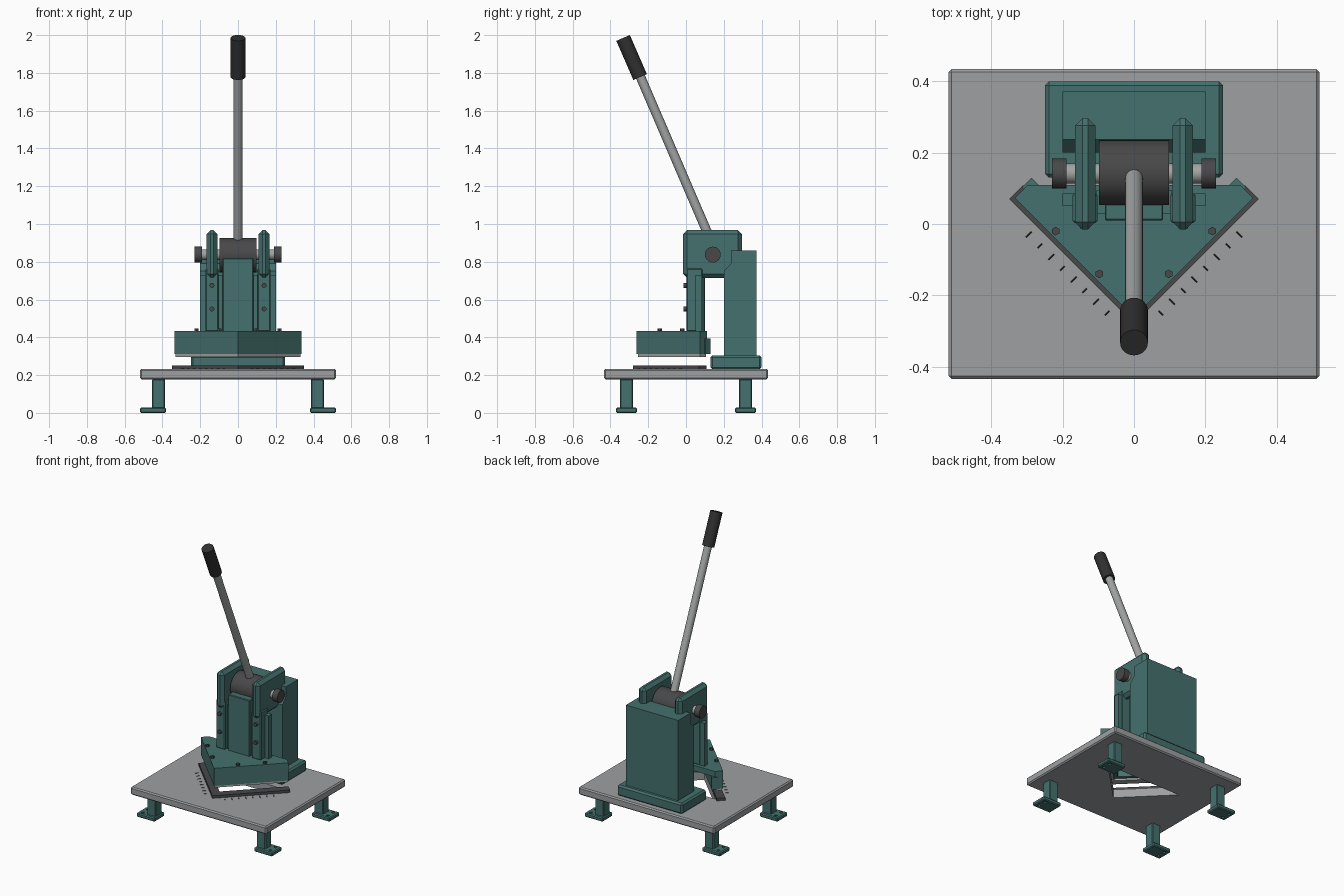
import bpy, bmesh, math
from mathutils import Vector

if "Cube" in bpy.data.objects:
    bpy.data.objects.remove(bpy.data.objects["Cube"])


def material(name, rgb):
    m = bpy.data.materials.new(name)
    m.diffuse_color = (*rgb, 1)
    m.use_nodes = True
    m.node_tree.nodes["Principled BSDF"].inputs["Base Color"].default_value = m.diffuse_color
    return m


TEAL = material("teal_paint", (0.058, 0.165, 0.155))
DARK = material("dark_steel", (0.065, 0.065, 0.068))
STEEL = material("bare_steel", (0.36, 0.37, 0.37))
GRIP = material("black_rubber", (0.03, 0.03, 0.03))
PLATE = material("table_grey", (0.34, 0.35, 0.36))


def finish(name, bm, mat, bevel=0):
    bmesh.ops.recalc_face_normals(bm, faces=bm.faces)
    me = bpy.data.meshes.new(name)
    bm.to_mesh(me)
    bm.free()
    if mat:
        me.materials.append(mat)
    ob = bpy.data.objects.new(name, me)
    bpy.context.collection.objects.link(ob)
    if bevel:
        b = ob.modifiers.new("bevel", 'BEVEL')
        b.width, b.segments = bevel, 1
    return ob


def prism(name, pts, lo, hi, mat, axis='z', bevel=0):
    """Extrude a profile: (x, y) along z, or (y, z) along x."""
    bm = bmesh.new()
    place = (lambda a, b, h: (a, b, h)) if axis == 'z' else (lambda a, b, h: (h, a, b))
    face = bm.faces.new([bm.verts.new(place(a, b, lo)) for a, b in pts])
    out = bmesh.ops.extrude_face_region(bm, geom=[face])
    verts = [v for v in out['geom'] if isinstance(v, bmesh.types.BMVert)]
    bmesh.ops.translate(bm, verts=verts, vec=place(0, 0, hi - lo))
    return finish(name, bm, mat, bevel)


def box(name, x, y, z, mat, bevel=0):
    pts = [(x[0], y[0]), (x[1], y[0]), (x[1], y[1]), (x[0], y[1])]
    return prism(name, pts, z[0], z[1], mat, 'z', bevel)


def rod(name, a, b, r, mat, sides=24):
    a, b = Vector(a), Vector(b)
    bm = bmesh.new()
    bmesh.ops.create_cone(bm, cap_ends=True, segments=sides, radius1=r, radius2=r, depth=(b - a).length)
    rot = (b - a).to_track_quat('Z', 'Y').to_matrix()
    bmesh.ops.rotate(bm, cent=(0, 0, 0), matrix=rot, verts=bm.verts)
    bmesh.ops.translate(bm, vec=(a + b) / 2, verts=bm.verts)
    return finish(name, bm, mat)


def cut(ob, cutter):
    m = ob.modifiers.new("cut", 'BOOLEAN')
    m.operation, m.solver, m.object = 'DIFFERENCE', 'EXACT', cutter
    cutter.hide_render = True
    cutter.hide_set(True)


def chevron(name, apex, end_x, width, z, mat):
    """45 degree V with square ends; width is measured across the arm."""
    s = width / math.sqrt(2)
    pts = [(0, apex), (end_x, apex + end_x), (end_x - s, apex + end_x + s), (0, apex + 2 * s),
           (s - end_x, apex + end_x + s), (-end_x, apex + end_x)]
    return prism(name, pts, z[0], z[1], mat)


# Table with triangular waste opening
table = box("table", (-.52, .52), (-.435, .435), (.178, .232), PLATE, .008)
opening = prism("opening_cutter", [(0, -.2), (.29, .09), (-.29, .09)], .1, .3, None)
cut(table, opening)

# Legs with drilled feet
for sx in (-1, 1):
    for sy in (-1, 1):
        tag = ("left" if sx < 0 else "right") + ("_front" if sy < 0 else "_back")
        cx, cy = .42 * sx, .315 * sy
        box("leg_" + tag, (cx - .034, cx + .034), (cy - .034, cy + .034), (.02, .18), TEAL, .005)
        fx = .45 * sx
        foot = box("foot_" + tag, (fx - .07, fx + .07), (cy - .055, cy + .055), (0, .028), TEAL, .006)
        for k in (-1, 1):
            hole = rod("foot_hole_cutter", (.488 * sx, cy + .028 * k, -.02), (.488 * sx, cy + .028 * k, .05), .01, None, 12)
            cut(foot, hole)

# Column and its base
box("column_base", (-.25, .25), (.13, .4), (.23, .305), TEAL, .011)
prism("column", [(.2, .3), (.372, .3), (.372, .86), (.237, .86), (.237, .79), (.2, .75)], -.2, .2, TEAL, 'x')

# Cheeks, ram guides and screws, mirrored left and right
for s, tag in ((-1, "left"), (1, "right")):
    xs = sorted((.108 * s, .166 * s))
    prism("cheek_" + tag, [(-.015, .715), (.297, .715), (.297, .967), (-.015, .967)], xs[0], xs[1], TEAL, 'x', .021)
    box("guide_" + tag, sorted((.103 * s, .172 * s)), (.003, .087), (.43, .765), TEAL, .006)
    box("guide_rail_" + tag, sorted((.075 * s, .105 * s)), (.03, .095), (.43, .73), TEAL)
    box("guide_flange_" + tag, sorted((.165 * s, .2 * s)), (.05, .085), (.43, .73), TEAL)
    for z in (.55, .675):
        rod("guide_screw_" + tag, (.138 * s, .01, z), (.138 * s, -.012, z), .013, DARK, 12)
    rod("shaft_nut_" + tag, (.19 * s, .142, .838), (.23 * s, .142, .838), .042, DARK)
    for x, y in ((.22, -.02), (.097, -.14)):
        rod("holder_screw_" + tag, (x * s, y, .42), (x * s, y, .447), .012, DARK, 6)
    # Engraved scale marks beside the die
    for i in range(8):
        x, y = .075 + i * .0315, -.25 + i * .0315
        d = .008 if i % 2 else .006
        rod("scale_mark_" + tag, ((x - d) * s, y + d, .2325), ((x + d) * s, y - d, .2325), .002, GRIP, 4)

# Ram
box("ram", (-.082, .082), (.01, .1), (.4, .82), TEAL, .004)

# Blade holder: top plate, V arms, rear clamp strip and blade
prism("holder_plate", [(0, -.262), (.335, .073), (.298, .11), (-.298, .11), (-.335, .073)], .395, .433, TEAL)
chevron("holder_arms", -.262, .335, .055, (.311, .396), TEAL)
chevron("holder_clamp", -.212, .315, .038, (.311, .394), TEAL)
chevron("upper_blade", -.255, .33, .045, (.297, .312), STEEL)

# Lower die on the table
chevron("lower_die", -.28, .35, .055, (.23, .25), DARK)

# Cam drum, shaft and hand lever
rod("cam_drum", (-.098, .145, .835), (.098, .145, .835), .091, DARK, 32)
rod("shaft", (-.2, .142, .838), (.2, .142, .838), .028, STEEL)
rod("lever", (0, .145, .88), (0, -.25, 1.8), .025, STEEL)
rod("lever_grip", (0, -.243, 1.778), (0, -.333, 1.985), .039, GRIP)

# Smooth the round parts while keeping edges crisp
bpy.ops.object.select_all(action='DESELECT')
for ob in bpy.data.objects:
    if ob.name in ("cam_drum", "shaft", "lever", "lever_grip") or ob.name.startswith("shaft_nut"):
        ob.select_set(True)
        bpy.context.view_layer.objects.active = ob
bpy.ops.object.shade_smooth_by_angle()
